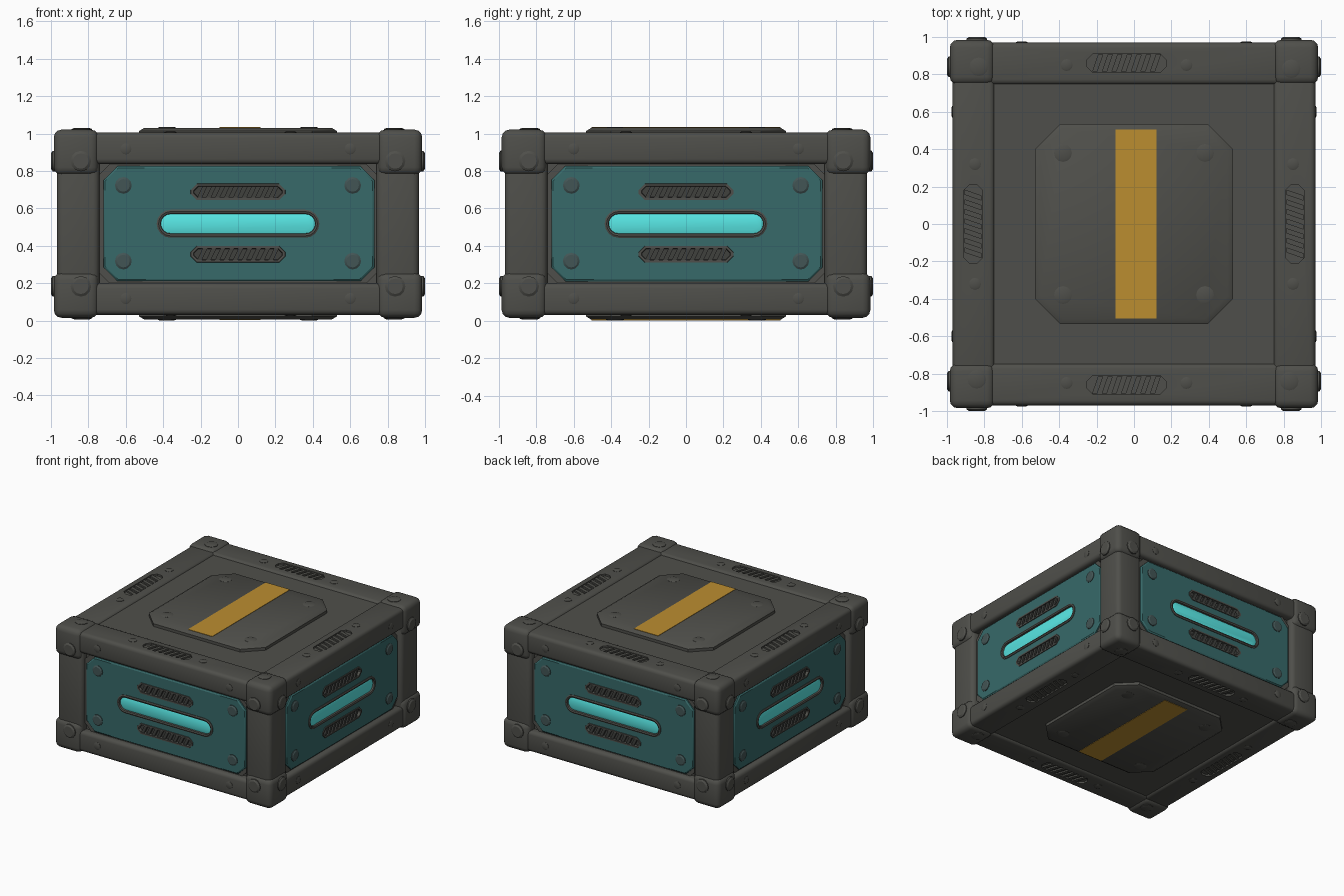
import bpy, bmesh, math
from mathutils import Matrix, Vector

if "Cube" in bpy.data.objects:
    bpy.data.objects.remove(bpy.data.objects["Cube"])

C = 0.518  # height of the crate's centre


def material(name, rgb):
    m = bpy.data.materials.new(name)
    m.diffuse_color = (*rgb, 1)
    m.use_nodes = True
    m.node_tree.nodes["Principled BSDF"].inputs["Base Color"].default_value = m.diffuse_color
    return m


GREY = material("frame grey", (0.078, 0.078, 0.069))
DARK = material("vent dark grey", (0.05, 0.052, 0.048))
TEAL = material("panel teal", (0.038, 0.142, 0.142))
BOLT = material("bolt grey teal", (0.055, 0.09, 0.09))
GLOW = material("light cyan", (0.10, 0.82, 0.80))
ORANGE = material("stripe orange", (0.50, 0.27, 0.03))


def finish(name, bm, mat, M):
    bmesh.ops.recalc_face_normals(bm, faces=bm.faces[:])
    bm.transform(M)
    me = bpy.data.meshes.new(name)
    bm.to_mesh(me)
    bm.free()
    ob = bpy.data.objects.new(name, me)
    bpy.context.collection.objects.link(ob)
    if mat:
        me.materials.append(mat)
    return ob


def box(name, lo, hi, mat, M, bevel=0.03):
    bm = bmesh.new()
    bmesh.ops.create_cube(bm, size=1)
    lo, hi = Vector(lo), Vector(hi)
    for v in bm.verts:
        v.co = (lo + hi) / 2 + Vector(a * b for a, b in zip(v.co, hi - lo))
    if bevel:
        bmesh.ops.bevel(bm, geom=bm.edges[:], offset=bevel, segments=3,
                        profile=0.5, affect='EDGES')
    return finish(name, bm, mat, M)


# Outlines in a face's own (u, v) plane
def octagon(w, h, c, u=0, v=0):
    a, b = w / 2, h / 2
    return [(u + x, v + y) for x, y in
            [(a, -b + c), (a, b - c), (a - c, b), (-a + c, b),
             (-a, b - c), (-a, -b + c), (-a + c, -b), (a - c, -b)]]


def stadium(w, h, u=0, v=0, n=8):
    pts = []
    for s, start in ((1, -90), (-1, 90)):
        for i in range(n + 1):
            t = math.radians(start + 180 * i / n)
            pts.append((u + s * (w - h) / 2 + h / 2 * math.cos(t), v + h / 2 * math.sin(t)))
    return pts


def circle(r, u, v, n=12):
    return [(u + r * math.cos(2 * math.pi * i / n), v + r * math.sin(2 * math.pi * i / n))
            for i in range(n)]


def loft(name, sections, mat, M, ring=False):
    """Join (outline, depth) sections; cap both ends or close into a ring."""
    bm = bmesh.new()
    loops = [[bm.verts.new((u, v, w)) for u, v in o] for o, w in sections]
    pairs = list(zip(loops, loops[1:]))
    if ring:
        pairs.append((loops[-1], loops[0]))
    else:
        bm.faces.new(loops[0])
        bm.faces.new(loops[-1])
    n = len(loops[0])
    for a, b in pairs:
        for i in range(n):
            j = (i + 1) % n
            bm.faces.new((a[i], a[j], b[j], b[i]))
    return finish(name, bm, mat, M)


def cut(ob, cutter):
    mod = ob.modifiers.new("cut", 'BOOLEAN')
    mod.operation, mod.object, mod.solver = 'DIFFERENCE', cutter, 'EXACT'
    bpy.context.view_layer.objects.active = ob
    bpy.ops.object.modifier_apply(modifier=mod.name)
    bpy.data.objects.remove(cutter)


def bolt(name, u, v, w, r, h, mat, M):
    loft(name, [(circle(r, u, v), w - 0.015), (circle(r, u, v), w + h * 0.4),
                (circle(r * 0.75, u, v), w + h)], mat, M)


def ribs(name, u, v, width, height, w0, w1, mat, M, count=8):
    step = width / count
    for i in range(count):
        x, a, s = u - width / 2 + step * (i + 0.5), step * 0.27, step * 0.3
        b = height / 2
        o = [(x - a - s, v - b), (x + a - s, v - b), (x + a + s, v + b), (x - a + s, v + b)]
        loft(name, [(o, w0), (o, w1)], mat, M)


up = Matrix.Translation((0, 0, C))
flip = up @ Matrix.Rotation(math.pi, 4, 'X')

# Inner body
box("inner_body", (-0.91, -0.91, -0.472), (0.91, 0.91, 0.472), GREY, up, 0)

for k in range(4):
    turn = Matrix.Rotation(math.pi / 2 * k, 4, 'Z')
    side = up @ turn @ Matrix.Rotation(math.pi / 2, 4, 'X')  # u right, v up, w outward

    # Corner post
    box("corner_post", (0.74, -0.968, -0.45), (0.968, -0.74, 0.45), GREY, up @ turn, 0.035)

    # Upper and lower beams, corner blocks
    for base, tag in ((up, "upper"), (flip, "lower")):
        M = base @ turn
        box(tag + "_corner_block", (0.745, -0.985, 0.26), (0.985, -0.745, 0.503), GREY, M, 0.042)
        beam = box(tag + "_beam", (-0.8, -0.97, 0.318), (0.8, -0.745, 0.487), GREY, M, 0.028)
        u = (-0.04, 0, 0.04, 0)[k]
        cut(beam, loft("cutter", [(octagon(0.42, 0.10, 0.03, u, -0.86), 0.467),
                                  (octagon(0.42, 0.10, 0.03, u, -0.86), 0.6)], None, M))
        ribs(tag + "_beam_vent_rib", u, -0.86, 0.36, 0.09, 0.46, 0.484, GREY, M, 7)
        for s in (-1, 1):
            bolt(tag + "_beam_bolt", u + s * 0.32, -0.85, 0.487, 0.032, 0.006, GREY, M)
        bolt(tag + "_corner_bolt", 0.83, -0.84, 0.503, 0.05, 0.008, GREY, M)

    # Corner bosses on the side face
    for su in (-1, 1):
        for sv in (-1, 1):
            bolt("side_corner_bolt", su * 0.84, sv * 0.335, 0.985, 0.055, 0.015, GREY, side)
            bolt("side_beam_bolt", su * 0.60, sv * 0.40, 0.97, 0.03, 0.006, GREY, side)

    # Teal side panel on a grey lip
    loft("panel_lip", [(octagon(1.50, 0.66, 0.075), 0.90), (octagon(1.50, 0.66, 0.075), 0.926)],
         GREY, side)
    panel = loft("side_panel", [(octagon(1.45, 0.615, 0.075, 0.005), 0.90),
                                (octagon(1.45, 0.615, 0.075, 0.005), 0.936),
                                (octagon(1.43, 0.595, 0.07, 0.005), 0.944)], TEAL, side)

    # Light strip with its rim
    cut(panel, loft("cutter", [(stadium(0.84, 0.12), 0.92), (stadium(0.84, 0.12), 1.0)], None, side))
    loft("light_rim", [(stadium(0.87, 0.15), 0.92), (stadium(0.87, 0.15), 0.949),
                       (stadium(0.85, 0.13), 0.954), (stadium(0.83, 0.108), 0.95),
                       (stadium(0.82, 0.098), 0.92)], GREY, side, ring=True)
    loft("light_strip", [(stadium(0.83, 0.105), 0.915), (stadium(0.83, 0.105), 0.936),
                         (stadium(0.78, 0.06), 0.943)], GLOW, side)

    # Ribbed vents above and below the light
    for v in (-0.163, 0.17):
        cut(panel, loft("cutter", [(octagon(0.48, 0.07, 0.025, 0, v), 0.922),
                                   (octagon(0.48, 0.07, 0.025, 0, v), 1.0)], None, side))
        loft("vent_rim", [(octagon(0.515, 0.096, 0.036, 0, v), 0.92),
                          (octagon(0.505, 0.086, 0.033, 0, v), 0.950),
                          (octagon(0.475, 0.062, 0.024, 0, v), 0.950),
                          (octagon(0.465, 0.054, 0.022, 0, v), 0.915)], GREY, side, ring=True)
        loft("vent_floor", [(octagon(0.48, 0.065, 0.024, 0, v), 0.912),
                            (octagon(0.48, 0.065, 0.024, 0, v), 0.928)], DARK, side)
        ribs("vent_rib", 0, v, 0.43, 0.06, 0.92, 0.944, DARK, side, 9)

    # Panel bolts
    for su in (-1, 1):
        for v in (-0.2, 0.205):
            bolt("panel_bolt", su * 0.613, v, 0.944, 0.045, 0.012, BOLT, side)

# Top and bottom hatches
for M, tag in ((up, "top"), (flip, "bottom")):
    loft(tag + "_hatch", [(octagon(1.06, 1.07, 0.135), 0.46), (octagon(1.06, 1.07, 0.135), 0.495),
                          (octagon(1.0, 1.01, 0.12), 0.513)], GREY, M)
    box(tag + "_stripe", (-0.10, -0.505, 0.505), (0.12, 0.505, 0.516), ORANGE, M, 0)
    for su in (-1, 1):
        for sv in (-1, 1):
            bolt(tag + "_hatch_bolt", su * 0.38, sv * 0.38, 0.511, 0.048, 0.007, GREY, M)

# Smooth the rounded edges, keep the hard ones
bpy.ops.object.select_all(action='SELECT')
bpy.ops.object.shade_smooth_by_angle(angle=math.radians(32))
